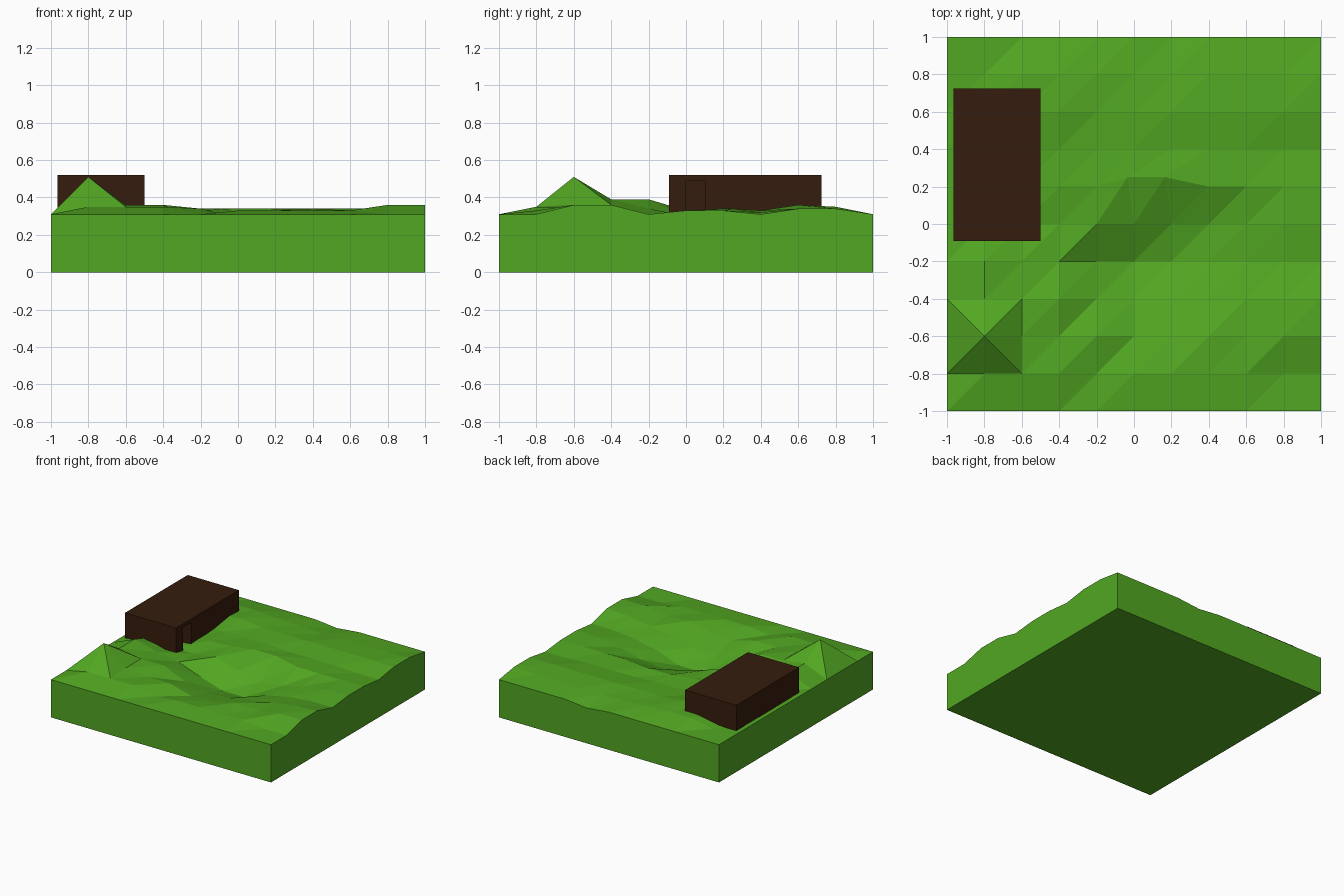
import bpy, bmesh
from mathutils import Vector

if "Cube" in bpy.data.objects:
    bpy.data.objects.remove(bpy.data.objects["Cube"])


def material(name, rgb):
    m = bpy.data.materials.new(name)
    m.diffuse_color = (*rgb, 1)
    m.use_nodes = True
    m.node_tree.nodes["Principled BSDF"].inputs["Base Color"].default_value = m.diffuse_color
    return m


def add_object(name, bm, mat):
    bmesh.ops.recalc_face_normals(bm, faces=bm.faces)
    mesh = bpy.data.meshes.new(name)
    bm.to_mesh(mesh)
    bm.free()
    mesh.materials.append(mat)
    obj = bpy.data.objects.new(name, mesh)
    bpy.context.collection.objects.link(obj)
    return obj


def box(name, lo, hi, mat):
    lo, hi = Vector(lo), Vector(hi)
    bm = bmesh.new()
    bmesh.ops.create_cube(bm, size=1)
    for v in bm.verts:
        v.co = (lo + hi) / 2 + v.co * (hi - lo)
    return add_object(name, bm, mat)


grass = material("grass", (0.085, 0.39, 0.016))
wood = material("dark_wood", (0.036, 0.012, 0.004))

# Hill heights in hundredths, front to back; outer edges are level at EDGE
EDGE, N, STEP = 31, 10, 0.2
hills = [
    [35, 35, 35, 31, 33, 33, 33, 33, 31, 31],
    [51, 36, 34, 34, 29, 30, 34, 33, 36, 36],
    [39, 36, 36, 28, 24, 25, 29, 32, 35, 36],
    [39, 34, 31, 24, 18, 18, 25, 29, 31, 31],
    [33, 30, 30, 33, 27, 23, 25, 30, 33, 33],
    [32, 31, 33, 34, 34, 34, 33, 33, 33, 33],
    [31, 32, 33, 33, 33, 32, 32, 32, 31, 31],
    [32, 35, 36, 34, 34, 34, 34, 34, 34, 34],
    [31, 35, 35, 34, 33, 32, 33, 33, 33, 34],
]
level = [EDGE] * (N + 1)
heights = [level] + [[EDGE] + row for row in hills] + [level]

# Terrain block: low-poly top with a hollow, straight skirts, flat underside
bm = bmesh.new()
top = [[bm.verts.new((i * STEP - 1, j * STEP - 1, heights[j][i] / 100))
        for i in range(N + 1)] for j in range(N + 1)]
for i in (5, 6):  # rim of the hollow is pulled back a little
    top[6][i].co += Vector((-0.035, 0.05, 0))
top[N][6].co.z = 0.29
flipped = {(0, 2), (1, 1)}  # cells whose diagonal runs to the peak
for j in range(N):
    for i in range(N):
        a, b = top[j][i], top[j][i + 1]
        c, d = top[j + 1][i + 1], top[j + 1][i]
        if (i, j) in flipped:
            a, b, c, d = b, c, d, a
        bm.faces.new((a, b, c))
        bm.faces.new((a, c, d))
rim = (top[0][:-1] + [r[-1] for r in top[:-1]]
       + top[-1][:0:-1] + [r[0] for r in top[:0:-1]])
foot = [bm.verts.new((v.co.x, v.co.y, 0)) for v in rim]
for k in range(len(rim)):
    n = (k + 1) % len(rim)
    bm.faces.new((rim[k], foot[k], foot[n], rim[n]))
bm.faces.new(foot)
add_object("terrain", bm, grass)

# Hollow hut with a doorway in its right wall
x0, x1, y0, y1, z0, z1, t = -0.965, -0.5, -0.09, 0.725, 0.29, 0.52, 0.02
door0, door1, lintel = 0.0, 0.105, 0.49
box("roof", (x0, y0, z1 - t), (x1, y1, z1), wood)
box("left_wall", (x0, y0, z0), (x0 + t, y1, z1 - t), wood)
box("front_wall", (x0 + t, y0, z0), (x1 - t, y0 + t, z1 - t), wood)
box("back_wall", (x0 + t, y1 - t, z0), (x1 - t, y1, z1 - t), wood)
box("right_wall_front", (x1 - t, y0, z0), (x1, door0, z1 - t), wood)
box("right_wall_back", (x1 - t, door1, z0), (x1, y1, z1 - t), wood)
box("door_lintel", (x1 - t, door0, lintel), (x1, door1, z1 - t), wood)
# Door standing open inwards
box("door", (x1 - t - 0.09, door1, z0), (x1 - t, door1 + 0.01, lintel), wood)
